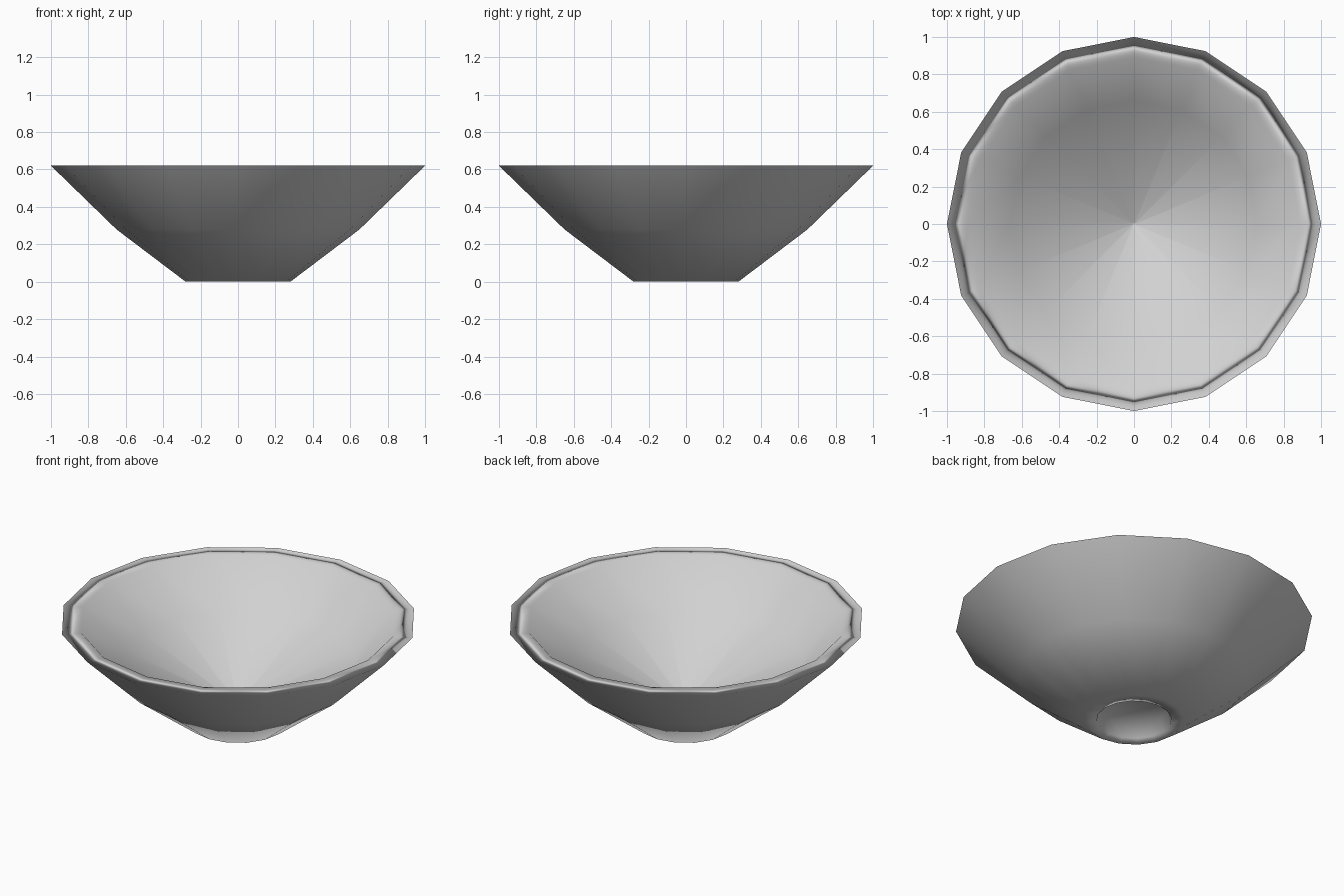
import bpy
import bmesh
from math import cos, sin, radians, tau
from mathutils import Vector

cube = bpy.data.objects.get("Cube")
if cube:
    bpy.data.objects.remove(cube, do_unlink=True)

SIDES = 16

# Single clay colour
clay = bpy.data.materials.new("light_grey_clay")
clay.use_nodes = True
colour = (0.64, 0.64, 0.64, 1)
clay.diffuse_color = colour
clay.node_tree.nodes["Principled BSDF"].inputs["Base Color"].default_value = colour

# Wall section from inner floor, over the lip, down to the foot recess:
# radius, height, tilt of the smooth normal (degrees above the horizontal, outward)
section = [
    (0.01, 0.11, 114),    # bottom of the inner cone
    (0.66, 0.38, 127),    # inner crease
    (0.89, 0.62, 116),    # lip, inside
    (1.00, 0.62, -42),    # lip, outside
    (0.65, 0.28, -52),    # outer crease
    (0.28, 0.00, -84),    # foot, outside
    (0.21, 0.00, -135),   # foot, inside
    (0.20, 0.09, -115),   # recess ceiling edge
]

bm = bmesh.new()
normals = []


def add_vert(radius, height, tilt, angle):
    t = radians(tilt)
    normals.append(Vector((cos(t) * cos(angle), cos(t) * sin(angle), sin(t))))
    return bm.verts.new((radius * cos(angle), radius * sin(angle), height))


rings = [[add_vert(*point, tau * i / SIDES) for i in range(SIDES)] for point in section]
floor_centre = add_vert(0, 0.11, 90, 0)
recess_centre = add_vert(0, 0.09, -90, 0)

# Walls between rings, then the floor and recess fans
for upper, lower in zip(rings, rings[1:]):
    for i in range(SIDES):
        j = (i + 1) % SIDES
        bm.faces.new((upper[i], lower[i], lower[j], upper[j]))
for i in range(SIDES):
    j = (i + 1) % SIDES
    bm.faces.new((floor_centre, rings[0][i], rings[0][j]))
    bm.faces.new((recess_centre, rings[-1][j], rings[-1][i]))
bmesh.ops.recalc_face_normals(bm, faces=bm.faces)

mesh = bpy.data.meshes.new("bowl")
bm.to_mesh(mesh)
bm.free()
mesh.materials.append(clay)
mesh.shade_smooth()
mesh.normals_split_custom_set_from_vertices(normals)

bowl = bpy.data.objects.new("bowl", mesh)
bpy.context.collection.objects.link(bowl)
